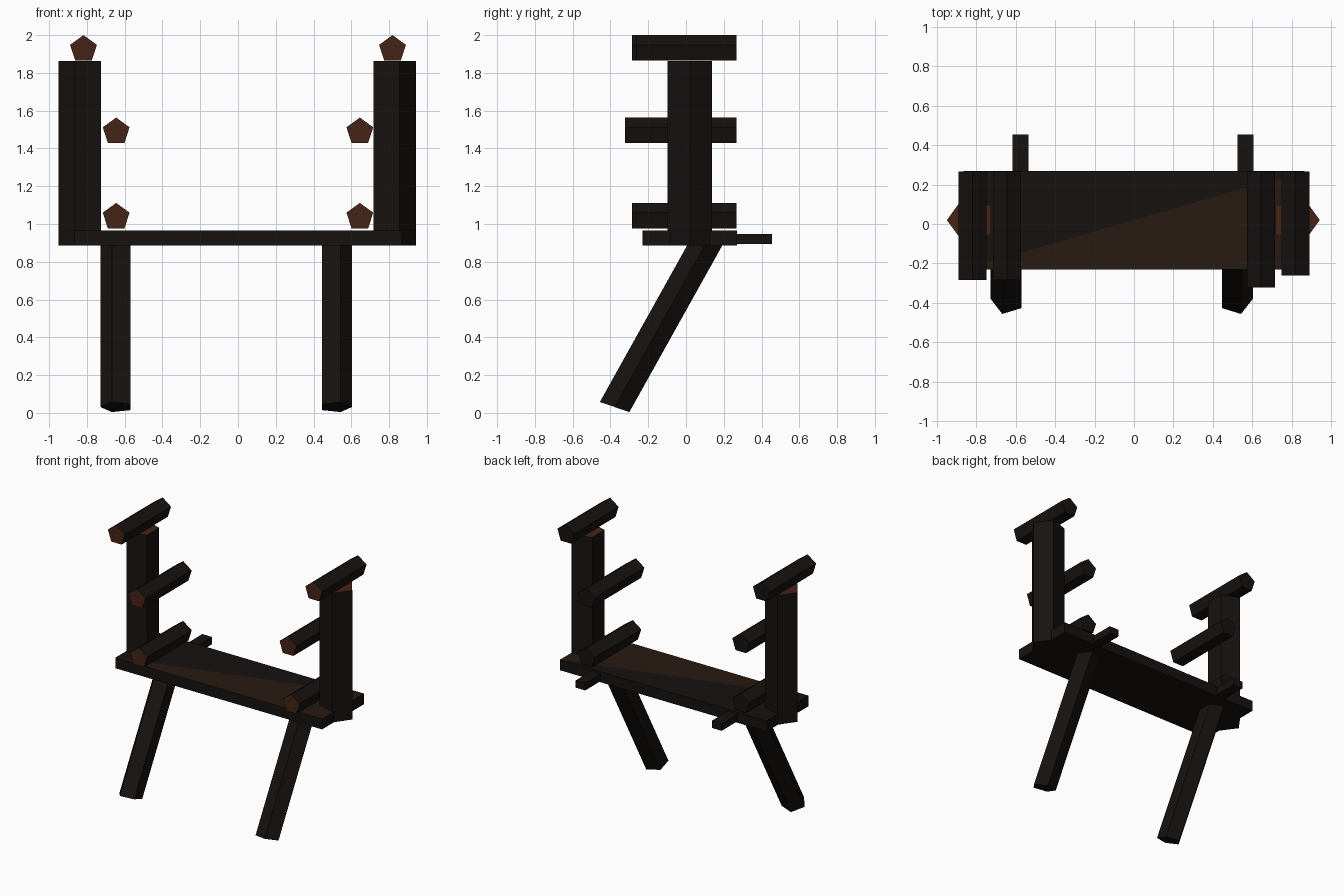
import bpy, bmesh, math
from mathutils import Vector

if "Cube" in bpy.data.objects:
    bpy.data.objects.remove(bpy.data.objects["Cube"])


def material(name, rgb):
    m = bpy.data.materials.new(name)
    m.diffuse_color = (*rgb, 1)
    m.use_nodes = True
    m.node_tree.nodes["Principled BSDF"].inputs["Base Color"].default_value = m.diffuse_color
    return m


BARK = material("dark_bark", (0.008, 0.006, 0.005))
CUT = material("cut_wood", (0.06, 0.017, 0.008))
WORN = material("worn_wood", (0.022, 0.010, 0.006))


def finish(name, bm):
    bmesh.ops.recalc_face_normals(bm, faces=bm.faces)
    me = bpy.data.meshes.new(name)
    bm.to_mesh(me)
    bm.free()
    for m in (BARK, CUT, WORN):
        me.materials.append(m)
    ob = bpy.data.objects.new(name, me)
    bpy.context.collection.objects.link(ob)
    return ob


def log(name, start, end, radius, apex, side, cut=None):
    """Five-sided log; apex is the direction of one corner, side the other section axis."""
    bm = bmesh.new()
    apex, side = Vector(apex), Vector(side)
    rings = []
    for c in (start, end):
        ring = []
        for i in range(5):
            a = math.tau * i / 5
            ring.append(bm.verts.new(Vector(c) + radius * (math.cos(a) * apex + math.sin(a) * side)))
        rings.append(ring)
    caps = [bm.faces.new(r) for r in rings]
    if cut is not None:
        caps[cut].material_index = 1
    for i in range(5):
        j = (i + 1) % 5
        bm.faces.new((rings[0][i], rings[0][j], rings[1][j], rings[1][i]))
    return finish(name, bm)


def box(name, lo, hi):
    bm = bmesh.new()
    bmesh.ops.create_cube(bm, size=1)
    for v in bm.verts:
        v.co = [(l + h) / 2 + c * (h - l) for l, h, c in zip(lo, hi, v.co)]
    return finish(name, bm)


# Horizontal plank, with a lighter worn half on top
plank = box("plank", (-0.865, -0.23, 0.885), (0.865, 0.27, 0.965))
bm = bmesh.new()
bm.from_mesh(plank.data)
top = max(bm.faces, key=lambda f: f.calc_center_median().z)
a = min(top.verts, key=lambda v: v.co.x + v.co.y)
b = max(top.verts, key=lambda v: v.co.x + v.co.y)
bmesh.utils.face_split(top, a, b)
for f in bm.faces:
    c = f.calc_center_median()
    if c.z > 0.96 and c.x > 0.1 and c.y < 0.02:
        f.material_index = 2
bm.to_mesh(plank.data)
bm.free()

# Per side: sign, post x, leg x, tail x range, front ends of the low/middle/top pegs
sides = {
    "left": (-1, -0.825, -0.641, (-0.617, -0.535), (-0.265, -0.285, -0.285)),
    "right": (1, 0.818, 0.516, (0.525, 0.605), (-0.285, -0.323, -0.262)),
}
for side, (s, post_x, leg_x, tail, fronts) in sides.items():
    # Upright post
    log(side + "_post", (post_x, 0.02, 0.885), (post_x, 0.02, 1.862), 0.124,
        (s, 0, 0), (0, 1, 0), cut=1)
    # Slanted leg, rising back into the plank
    log(side + "_leg", (leg_x, -0.378, 0.031), (leg_x, 0.115, 0.915), 0.0875,
        (s, 0, 0), (0, 0.94, -0.32))
    # Square tail behind the plank
    box(side + "_tail", (tail[0], 0.0, 0.894), (tail[1], 0.455, 0.948))
    # Three pegs lying front to back
    inner = s * 0.645
    for level, x, z, y in zip(("low", "middle", "top"), (inner, inner, s * 0.818),
                              (1.037, 1.489, 1.9255), fronts):
        log(f"{side}_{level}_peg", (x, y, z), (x, 0.267, z), 0.0745,
            (0, 0, 1), (1, 0, 0), cut=0)
